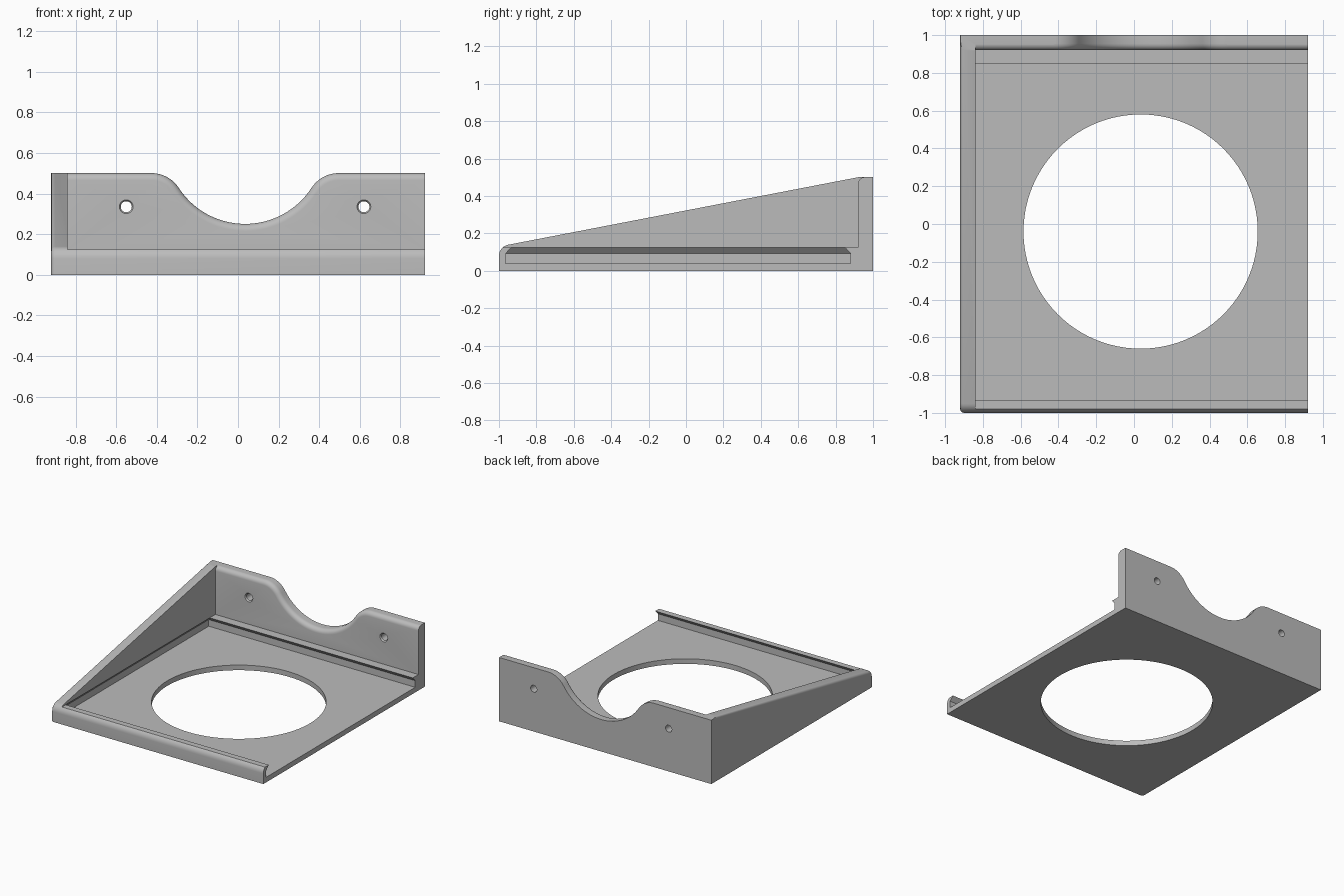
import bpy, bmesh
from math import sin, cos, pi, atan2, hypot

old = bpy.data.objects.get("Cube")
if old:
    bpy.data.objects.remove(old)

grey = bpy.data.materials.new("light grey")
grey.use_nodes = True
grey.diffuse_color = (0.5, 0.5, 0.5, 1)
grey.node_tree.nodes["Principled BSDF"].inputs["Base Color"].default_value = (0.5, 0.5, 0.5, 1)


def loft(name, rings, bevel_rule=None, width=0.02):
    """Closed solid through rings of equal point count."""
    bm = bmesh.new()
    loops = [[bm.verts.new(p) for p in ring] for ring in rings]
    n = len(loops[0])
    for a, b in zip(loops, loops[1:]):
        for i in range(n):
            j = (i + 1) % n
            bm.faces.new((a[i], a[j], b[j], b[i]))
    bm.faces.new(loops[0][::-1])
    bm.faces.new(loops[-1])
    bmesh.ops.recalc_face_normals(bm, faces=bm.faces)
    if bevel_rule:
        edges = [e for e in bm.edges if all(bevel_rule(v.co) for v in e.verts)]
        bmesh.ops.bevel(bm, geom=edges, offset=width, segments=4, profile=0.5, affect='EDGES')
    mesh = bpy.data.meshes.new(name)
    bm.to_mesh(mesh)
    bm.free()
    obj = bpy.data.objects.new(name, mesh)
    bpy.context.collection.objects.link(obj)
    return obj


def rect(x0, x1, y0, y1, z):
    return [(x0, y0, z), (x1, y0, z), (x1, y1, z), (x0, y1, z)]


def disc(x, z, r, y, n=32):
    return [(x + r * cos(2 * pi * i / n), y, z + r * sin(2 * pi * i / n)) for i in range(n)]


def cut(target, cutter):
    mod = target.modifiers.new("cut", 'BOOLEAN')
    mod.operation = 'DIFFERENCE'
    mod.solver = 'EXACT'
    mod.object = cutter
    bpy.context.view_layer.objects.active = target
    bpy.ops.object.modifier_apply(modifier=mod.name)
    bpy.data.objects.remove(cutter)


# Wedge body: side profile with a rounded nose, swept across the width
nose = [(-0.94 - 0.06 * cos(t), 0.08 + 0.06 * sin(t)) for t in [i * 1.38 / 8 for i in range(9)]]
side = [(1, 0), (-1, 0)] + nose + [(0.92, 0.5), (1, 0.5)]
bracket = loft("wedge_bracket", [[(x, y, z) for y, z in side] for x in (-0.92, 0.92)],
               lambda c: c.x < -0.9 and c.y < 0.95 and (c.z > 0.01 or c.y < -0.99))
bracket.data.materials.append(grey)

# Open space above the ledges
cut(bracket, loft("upper_space", [rect(-0.84, 1.2, -1.2, 0.92, z) for z in (0.125, 1)]))

# Tray with an undercut slot along three sides
cut(bracket, loft("tray_slot", [rect(-0.87, 1.2, -0.965, 0.88, 0.04),
                                rect(-0.87, 1.2, -0.965, 0.88, 0.092),
                                rect(-0.84, 1.2, -0.933, 0.85, 0.125),
                                rect(-0.84, 1.2, -0.933, 0.85, 0.2)]))

# Round opening in the floor
opening = [(0.035 + 0.62 * cos(2 * pi * i / 96), -0.04 + 0.62 * sin(2 * pi * i / 96)) for i in range(96)]
cut(bracket, loft("floor_opening", [[(x, y, z) for x, y in opening] for z in (-0.1, 0.11)]))


# Back wall top edge: flat, fillet, scoop, fillet, flat; d widens the cut
def notch(d, y, cx=0.035, big=0.39, small=0.16):
    cz, fz = 0.25 + big, 0.5 - small
    dx = ((big + small) ** 2 - (cz - fz) ** 2) ** 0.5
    a = atan2(cz - fz, dx)
    half = []
    for i in range(13):
        t = pi / 2 + (a - pi / 2) * i / 12
        half.append((-dx + (small - d) * cos(t), fz + (small - d) * sin(t)))
    for i in range(1, 17):
        t = pi + a + (pi / 2 - a) * i / 16
        half.append(((big + d) * cos(t), cz + (big + d) * sin(t)))
    pts = half + [(-x, z) for x, z in half[-2::-1]]
    pts = [(cx + x, y, z + 0.0005) for x, z in pts]
    top = 0.5005 - d
    return [(-0.84, y, 1), (-0.84, y, top)] + pts + [(1.2, y, top), (1.2, y, 1)]


r = 0.035
steps = [i * pi / 12 for i in range(7)]
cut(bracket, loft("notch_cutter", [notch(r, 0.9)]
                  + [notch(r * (1 - sin(t)), 0.92 + r * (1 - cos(t))) for t in steps]
                  + [notch(0, 1.2)]))

# Countersunk screw holes
for x in (-0.55, 0.62):
    cut(bracket, loft("screw_hole", [disc(x, 0.335, 0.034, 0.9), disc(x, 0.335, 0.034, 0.92),
                                     disc(x, 0.335, 0.027, 0.93), disc(x, 0.335, 0.027, 1.1)]))

for p in bracket.data.polygons:
    p.material_index = 0
bpy.ops.object.select_all(action='DESELECT')
bracket.select_set(True)
bpy.context.view_layer.objects.active = bracket
bpy.ops.object.shade_smooth_by_angle(angle=pi / 6)
